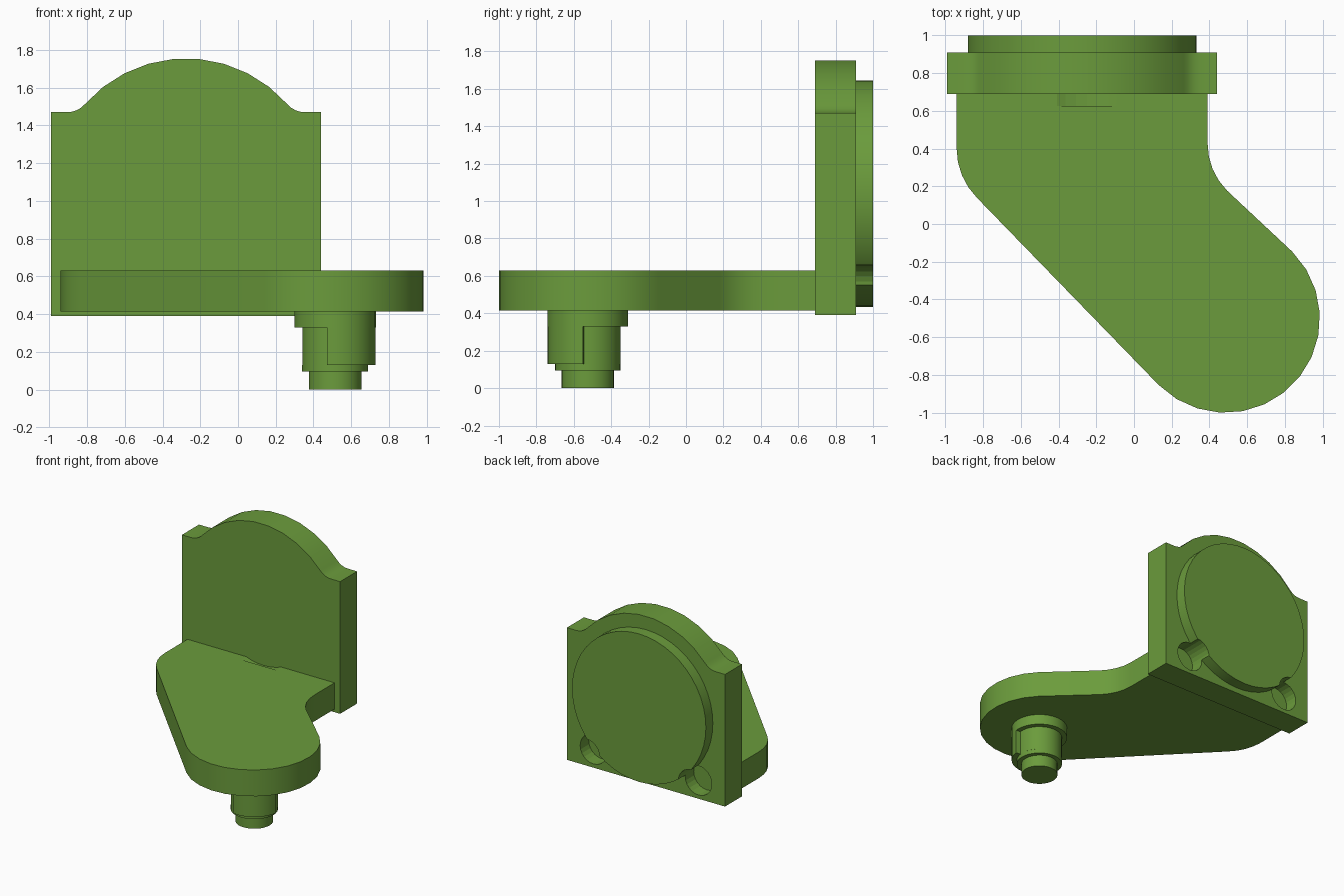
import bpy
import bmesh
from math import radians, cos, sin, atan2, degrees, sqrt
from mathutils import Matrix

cube = bpy.data.objects.get("Cube")
if cube:
    bpy.data.objects.remove(cube, do_unlink=True)

green = bpy.data.materials.new("leaf green")
green.use_nodes = True
colour = (0.147, 0.33, 0.045, 1)
green.diffuse_color = colour
green.node_tree.nodes["Principled BSDF"].inputs["Base Color"].default_value = colour


def arc(cx, cy, r, start, end, steps):
    """Points along an arc, angles in degrees."""
    angles = [radians(start + (end - start) * i / steps) for i in range(steps + 1)]
    return [(cx + r * cos(a), cy + r * sin(a)) for a in angles]


def circle(cx, cy, r, steps=32):
    return arc(cx, cy, r, 0, 360, steps)[:-1]


def prism(name, outline, low, high, upright=False):
    """Extrude an outline along z, or along y when upright (outline in x, z)."""
    bm = bmesh.new()
    face = bm.faces.new([bm.verts.new((u, v, 0)) for u, v in outline])
    top = bmesh.ops.extrude_face_region(bm, geom=[face])["geom"]
    moved = [g for g in top if isinstance(g, bmesh.types.BMVert)]
    bmesh.ops.translate(bm, verts=moved, vec=(0, 0, high - low))
    bmesh.ops.translate(bm, verts=bm.verts, vec=(0, 0, low))
    if upright:
        swap = Matrix(((1, 0, 0), (0, 0, 1), (0, 1, 0)))
        bmesh.ops.transform(bm, matrix=swap.to_4x4(), verts=bm.verts)
    bmesh.ops.recalc_face_normals(bm, faces=bm.faces)
    mesh = bpy.data.meshes.new(name)
    bm.to_mesh(mesh)
    bm.free()
    obj = bpy.data.objects.new(name, mesh)
    bpy.context.collection.objects.link(obj)
    mesh.materials.append(green)
    return obj


def cut(obj, cutter):
    mod = obj.modifiers.new("cut", "BOOLEAN")
    mod.operation = "DIFFERENCE"
    mod.solver = "EXACT"
    mod.object = cutter
    cutter.hide_render = True
    cutter.hide_set(True)


# Upright plate: square shoulders, filleted into a round crown
MID, HUB = -0.275, 1.04
HALF, CROWN, SHOULDER, FILLET = 0.715, 0.715, 1.47, 0.12
rise = SHOULDER + FILLET - HUB
reach = sqrt((CROWN + FILLET) ** 2 - rise ** 2)
lean = degrees(atan2(rise, reach))
right_side = [(MID + HALF, 0.39), (MID + HALF, SHOULDER)]
right_fillet = arc(MID + reach, HUB + rise, FILLET, 270, 180 + lean, 4)
crown = arc(MID, HUB, CROWN, lean, 180 - lean, 9)[1:-1]
left_half = [(2 * MID - x, z) for x, z in reversed(right_side + right_fillet)]
plate = prism("back_plate", right_side + right_fillet + crown + left_half,
              0.69, 0.91, upright=True)

# Raised round boss on the back
boss = prism("round_boss", circle(MID, HUB, 0.605, 48), 0.91, 1.0, upright=True)

# Blind screw holes in both lower corners, nicking the boss
for side, label in ((1, "right"), (-1, "left")):
    hole = prism("screw_hole_cutter_" + label,
                 circle(MID + side * 0.475, 0.54, 0.12, 24), 0.80, 1.1, upright=True)
    cut(plate, hole)
    cut(boss, hole)

# Cranked arm with a rounded free end
arm_outline = ([(-0.94, 0.70)]
               + arc(-0.57, 0.40, 0.37, 180, 225, 4)
               + arc(0.485, -0.50, 0.50, 225, 405, 13)
               + arc(0.74, 0.425, 0.35, 225, 180, 4)
               + [(0.39, 0.70)])
arm = prism("arm", arm_outline, 0.415, 0.63)
cut(arm, prism("arm_clearance_cutter", circle(-0.25, HUB, 0.44, 48),
               0.625, 0.69, upright=True))

# Stepped peg under the free end, with a raised key on one quarter
PX, PY, WIDE, NARROW = 0.515, -0.525, 0.215, 0.175
keyed = (arc(PX, PY, WIDE, -102, -7, 9) + arc(PX, PY, NARROW, -7, 258, 22))
peg_parts = [
    prism("peg_collar", circle(PX, PY, WIDE), 0.33, 0.415),
    prism("peg_keyed_body", keyed, 0.13, 0.33),
    prism("peg_step", circle(PX, PY, NARROW), 0.095, 0.13),
    prism("peg_tip", circle(PX, PY, 0.14), 0, 0.095),
]

# Smooth the curved sides, keep edges crisp
bpy.ops.object.select_all(action="DESELECT")
for obj in [plate, boss, arm] + peg_parts:
    obj.select_set(True)
    bpy.context.view_layer.objects.active = obj
bpy.ops.object.shade_smooth_by_angle(angle=radians(30))
